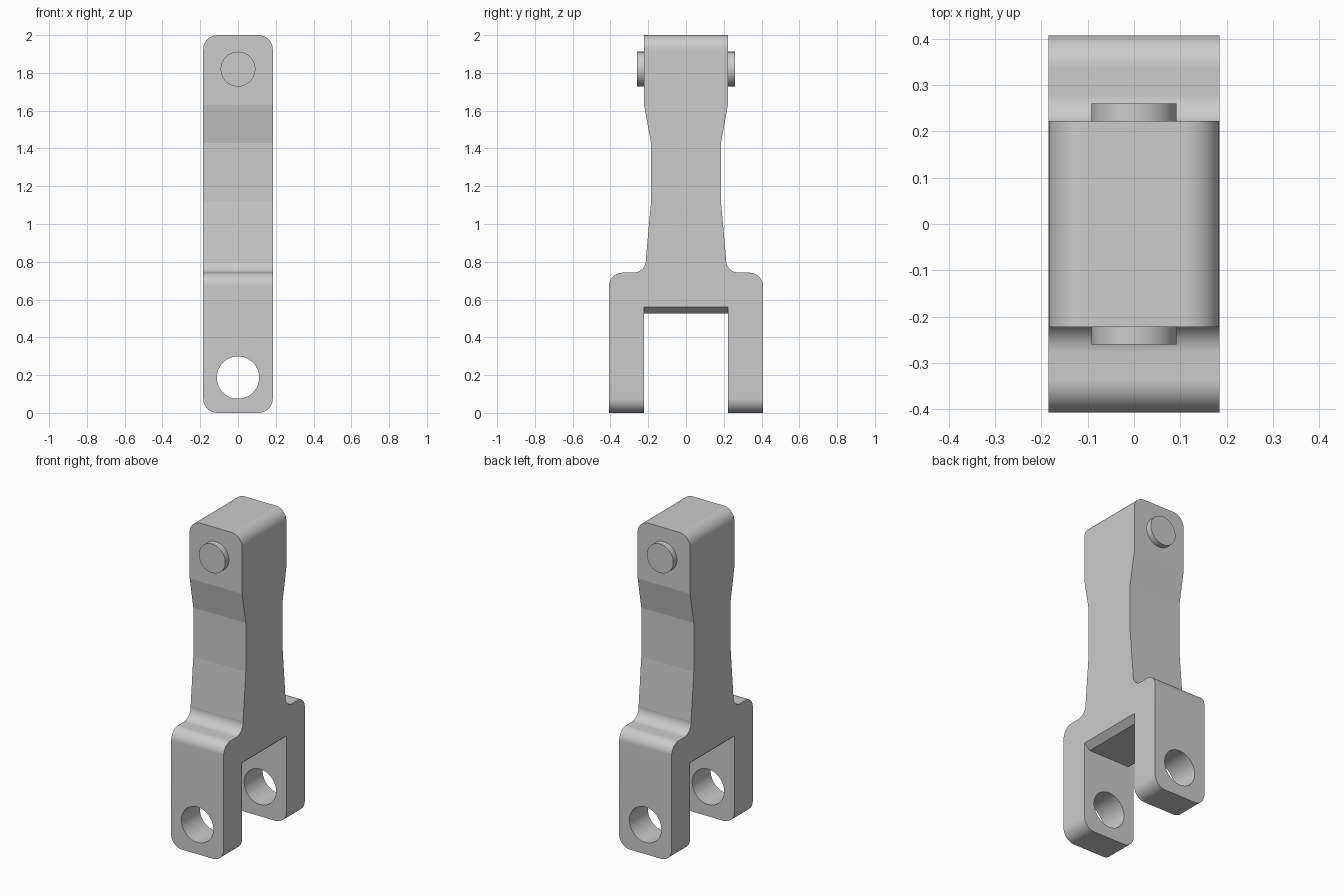
import bpy, bmesh
from math import sin, cos, pi, radians
from mathutils import Vector

if "Cube" in bpy.data.objects:
    bpy.data.objects.remove(bpy.data.objects["Cube"])

W = 0.184          # half width in x
SEG = 24           # steps per quarter turn


def arc(cx, cy, r, a0, a1, n=SEG):
    return [(cx + r * cos(radians(a0 + (a1 - a0) * i / n)),
             cy + r * sin(radians(a0 + (a1 - a0) * i / n))) for i in range(n + 1)]


def prism(name, pts, axis, lo, hi):
    """Extrude a closed 2D outline (the other axis, z) along x or y."""
    place = (lambda p, t: (t, p[0], p[1])) if axis == 'x' else (lambda p, t: (p[0], t, p[1]))
    bm = bmesh.new()
    face = bm.faces.new([bm.verts.new(place(p, lo)) for p in pts])
    new = bmesh.ops.extrude_face_region(bm, geom=[face])['geom']
    shift = Vector(place((0, 0), hi - lo))
    bmesh.ops.translate(bm, vec=shift, verts=[g for g in new if isinstance(g, bmesh.types.BMVert)])
    bmesh.ops.recalc_face_normals(bm, faces=bm.faces)
    me = bpy.data.meshes.new(name)
    bm.to_mesh(me)
    bm.free()
    ob = bpy.data.objects.new(name, me)
    bpy.context.collection.objects.link(ob)
    return ob


def select(ob):
    bpy.ops.object.select_all(action='DESELECT')
    ob.select_set(True)
    bpy.context.view_layer.objects.active = ob


def combine(ob, cutter, op):
    mod = ob.modifiers.new(cutter.name, 'BOOLEAN')
    mod.operation, mod.object, mod.solver = op, cutter, 'EXACT'
    select(ob)
    bpy.ops.object.modifier_apply(modifier=mod.name)
    bpy.data.objects.remove(cutter)


def smooth(ob):
    select(ob)
    bpy.ops.object.shade_smooth_by_angle(angle=radians(4.2))


# Link body: side outline with shoulders and waist, mirrored across y = 0
half = [(0.222, 0), (0.407, 0)]
half += arc(0.337, 0.672, 0.07, 0, 90)
half += arc(0.28, 0.81, 0.068, 270, 175.5)
half += [(0.185, 1.12), (0.185, 1.43), (0.222, 1.63), (0.222, 2.0)]
half[0] = (0.2, 0)
outline = half[1:] + [(-y, z) for y, z in reversed(half[1:])]
body = prism('link_body', outline, 'x', -W, W)

# Rounded ends, seen from the front
r = 0.076
ends = (arc(W - r, 2 - r, r, 0, 90) + arc(-W + r, 2 - r, r, 90, 180)
        + arc(-W + r, r, r, 180, 270) + arc(W - r, r, r, 270, 360))
combine(body, prism('rounded_ends', ends, 'y', -0.6, 0.6), 'INTERSECT')

# Fork slot with a roof bevelled at both sides
slot = [(-0.3, -0.1), (0.3, -0.1), (0.3, 0.66), (0.144, 0.525), (-0.144, 0.525), (-0.3, 0.66)]
combine(body, prism('fork_slot', slot, 'y', -0.222, 0.222), 'DIFFERENCE')

# Pin hole through both fork legs
combine(body, prism('pin_hole', arc(0, 0.187, 0.112, 0, 360, 96)[:-1], 'y', -0.6, 0.6), 'DIFFERENCE')
smooth(body)

# Short pins on the upper end
for side, name in ((-1, 'front_pin'), (1, 'back_pin')):
    lo, hi = sorted((side * 0.21, side * 0.26))
    smooth(prism(name, arc(0, 1.82, 0.092, 0, 360, 96)[:-1], 'y', lo, hi))
